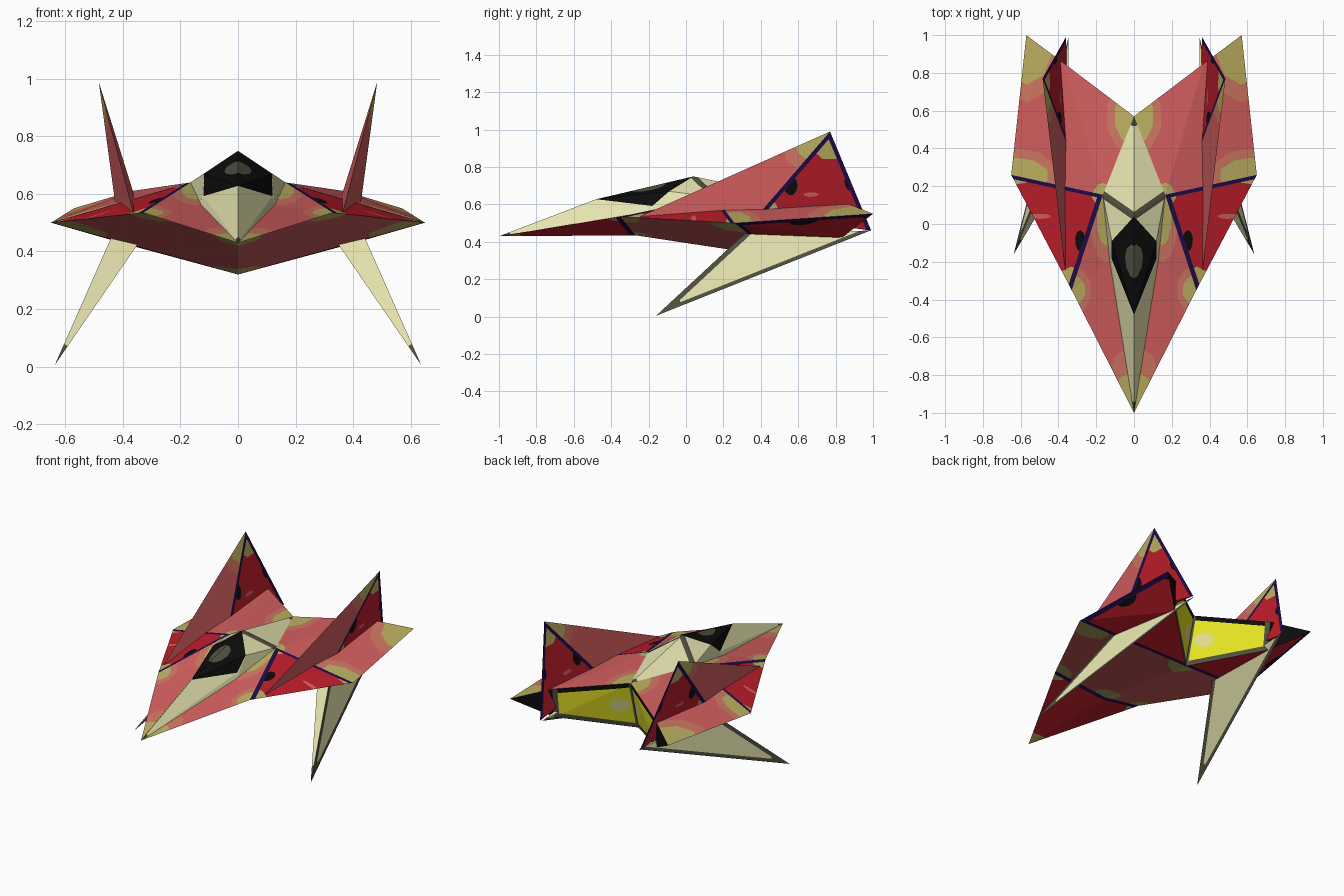
import bpy, bmesh, math
from mathutils import Vector as V

if "Cube" in bpy.data.objects:
    bpy.data.objects.remove(bpy.data.objects["Cube"])

# ---- flat colours (sRGB 0-255 -> linear) ----
def lin(c):
    c /= 255
    return c / 12.92 if c <= 0.04045 else ((c + 0.055) / 1.055) ** 2.4

PALETTE = {"pink": (212, 95, 95), "salmon": (208, 120, 98), "red": (190, 29, 42),
           "navy": (32, 12, 75), "olive": (190, 177, 98), "cream": (233, 231, 177),
           "grey": (80, 80, 64), "black": (12, 12, 13), "yellow": (236, 233, 36),
           "pale_yellow": (226, 224, 140)}
NAMES = list(PALETTE)
MATS = []
for n, rgb in PALETTE.items():
    m = bpy.data.materials.new(n)
    m.diffuse_color = (*[lin(c) for c in rgb], 1)
    m.use_nodes = True
    m.node_tree.nodes["Principled BSDF"].inputs["Base Color"].default_value = m.diffuse_color
    MATS.append(m)

HULL_CENTRE = V((0, 0.2, 0.5))


def panel(name, pts, base, borders=(), blobs=(), centre=HULL_CENTRE):
    """Skin panel (fan from its first point), mirrored to the other side.
    borders: (edge, width, colour) strips cut along an edge
    blobs: (vertex index or point, half length along y, half width, colour) cut ovals"""
    n = V()
    for a, b in zip(pts[1:], pts[2:]):
        n += (a - pts[0]).cross(b - pts[0])
    mid = sum(pts, V()) / len(pts)
    flip = n.dot(mid - centre) < 0
    n = (-n if flip else n).normalized()
    bm = bmesh.new()
    vs = [bm.verts.new(p) for p in pts]
    for i in range(1, len(vs) - 1):
        tri = [vs[0], vs[i], vs[i + 1]]
        bm.faces.new(tri[::-1] if flip else tri).material_index = NAMES.index(base)

    # every region is a set of half-planes (point, outward direction) plus a colour
    along = (V((0, 1, 0)) - n * n.y).normalized()
    across = n.cross(along)
    regions = []
    for c, ry, rx, col in blobs:
        c = V(pts[c]) if isinstance(c, int) else V(c)
        planes = []
        for k in range(10):
            t = math.tau * (k + 0.5) / 10
            rim = c + along * ry * math.cos(t) + across * rx * math.sin(t)
            out = (along * math.cos(t) / ry + across * math.sin(t) / rx).normalized()
            planes.append((rim, out))
        regions.append((planes, col))
    for i, width, col in borders:
        a, b = pts[i], pts[(i + 1) % len(pts)]
        d = n.cross(b - a).normalized()
        if d.dot(mid - a) < 0:
            d = -d
        regions.append(([(a + d * width, d)], col))
    for planes, col in regions:
        for co, out in planes:
            near = [f for f in bm.faces
                    if all(any((v.co - p).dot(o) < 0 for v in f.verts) for p, o in planes)]
            geom = list({e for f in near for e in f.edges} | {v for f in near for v in f.verts})
            bmesh.ops.bisect_plane(bm, geom=geom + near, plane_co=co, plane_no=out, dist=1e-5)
        for f in bm.faces:
            c = f.calc_center_median()
            if all((c - p).dot(o) < 0 for p, o in planes):
                f.material_index = NAMES.index(col)
    me = bpy.data.meshes.new(name)
    bm.to_mesh(me)
    bm.free()
    for m in MATS:
        me.materials.append(m)
    ob = bpy.data.objects.new(name, me)
    bpy.context.collection.objects.link(ob)
    ob.modifiers.new("mirror", 'MIRROR')


# ---- key points of the right half ----
nose = V((0, -1, 0.43))
canopy_front = V((0, -0.48, 0.628))
canopy_low = V((0.12, -0.18, 0.592))
canopy_side = V((0.118, -0.09, 0.67))
peak = V((0, 0.04, 0.75))
body_low = V((0.128, -0.2, 0.562))
shoulder = V((0.165, 0.155, 0.64))
notch = V((0, 0.57, 0.64))
keel_front = V((0, -0.27, 0.435))
keel = V((0, 0.49, 0.32))
lead = V((0.33, -0.35, 0.535))
wing_tip = V((0.65, 0.26, 0.5))
rear_tip = V((0.57, 1.0, 0.55))
rear_top = V((0.37, 0.85, 0.61))
rear_low = V((0.37, 0.83, 0.42))

# ---- central body and canopy ----
panel("canopy", [canopy_front, canopy_low, canopy_side, peak], "black",
      blobs=[((0, -0.2, 0.69), 0.09, 0.045, "grey")])
panel("nose_cone", [canopy_low, canopy_front, nose, body_low], "cream",
      blobs=[(2, 0.06, 0.06, "grey")])
panel("body_side", [canopy_side, canopy_low, body_low, shoulder, peak], "cream",
      borders=[(3, 0.018, "grey")])
panel("spine", [notch, shoulder, peak], "cream",
      borders=[(1, 0.02, "grey")], blobs=[(0, 0.05, 0.05, "grey")])

# ---- upper hull skin ----
panel("front_deck", [body_low, nose, lead, shoulder], "pink",
      blobs=[(1, 0.36, 0.16, "salmon"), (1, 0.22, 0.12, "olive"),
             (2, 0.13, 0.1, "salmon"), (2, 0.08, 0.07, "olive"),
             ((0.15, 0.0, 0.6), 0.2, 0.075, "salmon"),
             ((0.15, 0.03, 0.6), 0.14, 0.045, "olive")])
panel("wing_panel", [shoulder, lead, wing_tip], "red",
      borders=[(0, 0.025, "navy"), (2, 0.02, "navy")],
      blobs=[(2, 0.05, 0.13, "olive"), (1, 0.12, 0.08, "olive"),
             (0, 0.06, 0.06, "olive"),
             ((0.285, -0.09, 0.58), 0.055, 0.028, "black"),
             ((0.5, 0.04, 0.53), 0.013, 0.06, "pink")])
panel("rear_deck", [rear_top, notch, shoulder, wing_tip, rear_tip], "pink",
      blobs=[(1, 0.2, 0.14, "salmon"), (1, 0.145, 0.1, "olive"),
             (2, 0.06, 0.05, "olive"),
             (3, 0.14, 0.25, "salmon"), (3, 0.09, 0.2, "olive"),
             (4, 0.34, 0.2, "salmon"), (4, 0.25, 0.15, "olive")])

# ---- lower hull skin ----
panel("nose_underside", [nose, lead, keel_front], "red",
      borders=[(1, 0.03, "navy")],
      blobs=[(0, 0.12, 0.1, "olive"), (1, 0.08, 0.08, "olive")])
panel("middle_underside", [wing_tip, keel, keel_front, lead], "pink",
      blobs=[(0, 0.14, 0.2, "olive"), (3, 0.1, 0.1, "olive"),
             (1, 0.12, 0.1, "olive"), (2, 0.1, 0.08, "olive")])
panel("rear_underside", [rear_low, keel, wing_tip, rear_tip], "red",
      borders=[(1, 0.025, "navy"), (2, 0.03, "navy")],
      blobs=[(3, 0.06, 0.06, "black"), ((0.6, 0.63, 0.5), 0.08, 0.05, "black")])

# ---- engine exhaust in the rear notch ----
mouth = (notch + keel) / 2
panel("engine_exhaust", [notch, rear_top, rear_low, keel], "yellow",
      borders=[(0, 0.03, "black"), (1, 0.03, "grey"), (2, 0.03, "grey"),
               (3, 0.012, "grey")],
      blobs=[(mouth.lerp((rear_top + rear_low) / 2, 0.18), 0.06, 0.045, "pale_yellow")])
panel("wing_end", [rear_top, rear_tip, rear_low], "black")

# ---- upper tail fins ----
fin_front = V((0.362, -0.26, 0.53))
fin_in = V((0.345, 0.395, 0.545))
fin_out = V((0.425, 0.395, 0.555))
fin_rear = V((0.36, 0.99, 0.46))
fin_top = V((0.484, 0.77, 0.99))
fc = (fin_front + fin_in + fin_out + fin_rear + fin_top) / 5
for side, mid in (("inner", fin_in), ("outer", fin_out)):
    x_at = lambda z: mid.x + (fin_top.x - mid.x) * (z - mid.z) / (fin_top.z - mid.z)
    panel("fin_front_" + side, [fin_front, mid, fin_top], "pink",
          blobs=[(2, 0.27, 0.26, "salmon"), (2, 0.2, 0.19, "olive")], centre=fc)
    panel("fin_rear_" + side, [mid, fin_rear, fin_top], "red",
          borders=[(1, 0.022, "navy"), (2, 0.022, "navy")],
          blobs=[(2, 0.12, 0.15, "olive"), (0, 0.1, 0.08, "olive"),
                 ((x_at(0.7), 0.56, 0.7), 0.035, 0.05, "black"),
                 ((x_at(0.71), 0.88, 0.72), 0.03, 0.05, "black"),
                 ((x_at(0.65), 0.67, 0.65), 0.04, 0.012, "pink")], centre=fc)
panel("fin_base", [fin_in, fin_out, fin_rear], "red", centre=fc)

# ---- lower landing fins ----
leg_in = V((0.345, 0.33, 0.43))
leg_out = V((0.44, 0.32, 0.45))
leg_rear = V((0.348, 0.985, 0.46))
leg_tip = V((0.637, -0.16, 0.005))
lc = (leg_in + leg_out + leg_rear + leg_tip) / 4
for side, mid in (("inner", leg_in), ("outer", leg_out)):
    panel("landing_fin_" + side, [mid, leg_rear, leg_tip], "cream",
          borders=[(1, 0.02, "grey"), (2, 0.025, "grey")],
          blobs=[(2, 0.15, 0.15, "grey")], centre=lc)
panel("landing_fin_front", [leg_in, leg_out, leg_tip], "cream",
      blobs=[(2, 0.11, 0.11, "grey")], centre=lc)
panel("landing_fin_base", [leg_in, leg_out, leg_rear], "cream", centre=lc)
